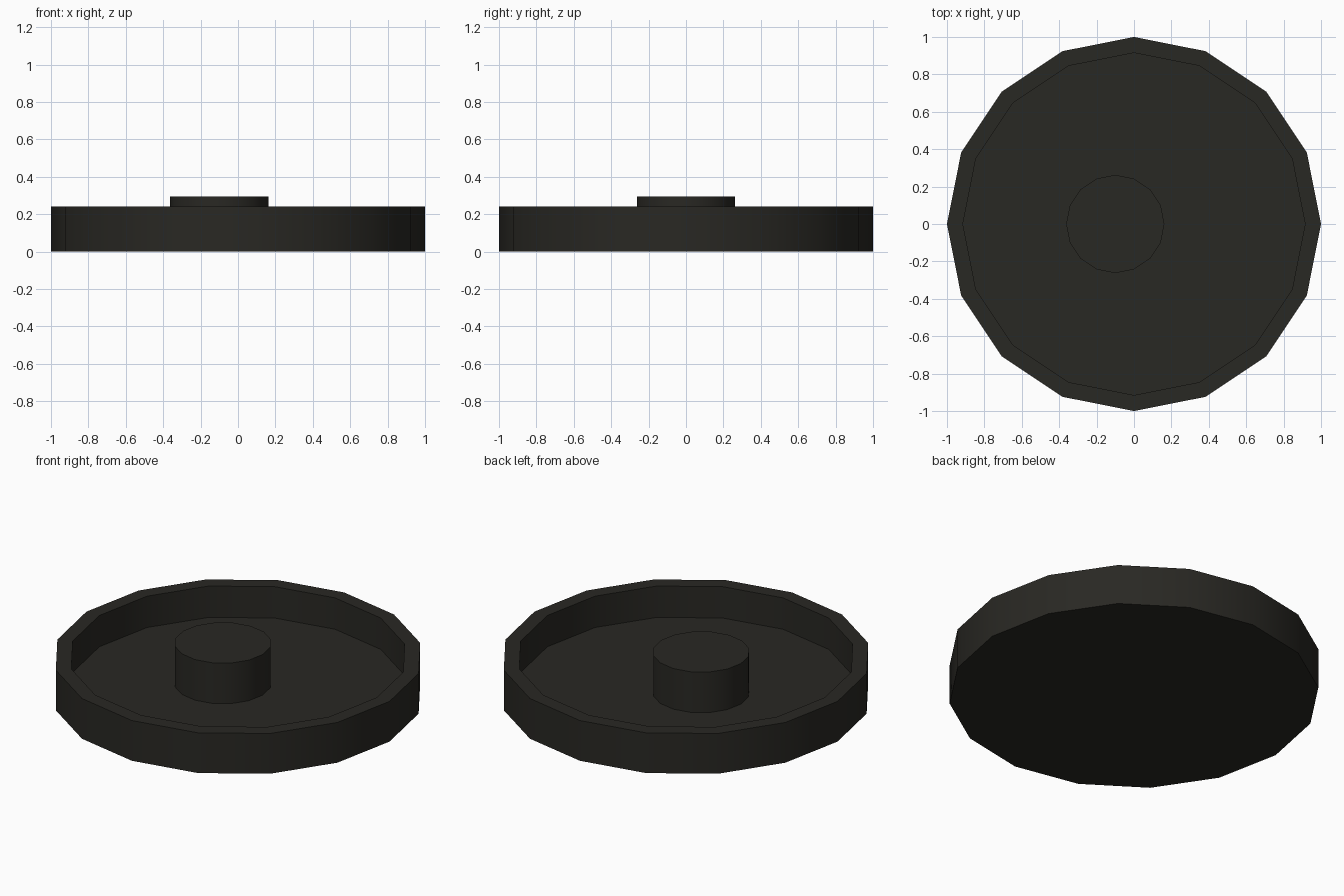
import bpy, bmesh, math

if "Cube" in bpy.data.objects:
    bpy.data.objects.remove(bpy.data.objects["Cube"])

SIDES = 16

mat = bpy.data.materials.new("dark_olive_black")
mat.diffuse_color = (0.022, 0.021, 0.017, 1)
mat.use_nodes = True
mat.node_tree.nodes["Principled BSDF"].inputs["Base Color"].default_value = mat.diffuse_color


def lathe(name, profile, centre_x=0.0):
    """Revolve (radius, z) points; both ends are closed with a flat cap."""
    bm = bmesh.new()
    rings = [[bm.verts.new((r * math.cos(2 * math.pi * i / SIDES),
                            r * math.sin(2 * math.pi * i / SIDES), z))
              for i in range(SIDES)] for r, z in profile]
    for a, b in zip(rings, rings[1:]):
        for i in range(SIDES):
            j = (i + 1) % SIDES
            bm.faces.new((a[i], a[j], b[j], b[i]))
    bm.faces.new(rings[0][::-1])
    bm.faces.new(rings[-1])
    bmesh.ops.recalc_face_normals(bm, faces=bm.faces)
    mesh = bpy.data.meshes.new(name)
    bm.to_mesh(mesh)
    bm.free()
    obj = bpy.data.objects.new(name, mesh)
    obj.location.x = centre_x
    bpy.context.collection.objects.link(obj)
    mesh.materials.append(mat)
    bpy.ops.object.select_all(action='DESELECT')
    obj.select_set(True)
    bpy.context.view_layer.objects.active = obj
    bpy.ops.object.shade_smooth_by_angle(angle=math.radians(30))
    return obj


# Shallow dish: outer wall, flat rim, inner wall, floor
lathe("dish", [(1.0, 0), (1.0, 0.24), (0.915, 0.24), (0.915, 0.053)])

# Off-centre post standing on the dish floor
lathe("post", [(0.2625, 0.053), (0.2625, 0.295)], centre_x=-0.10)
